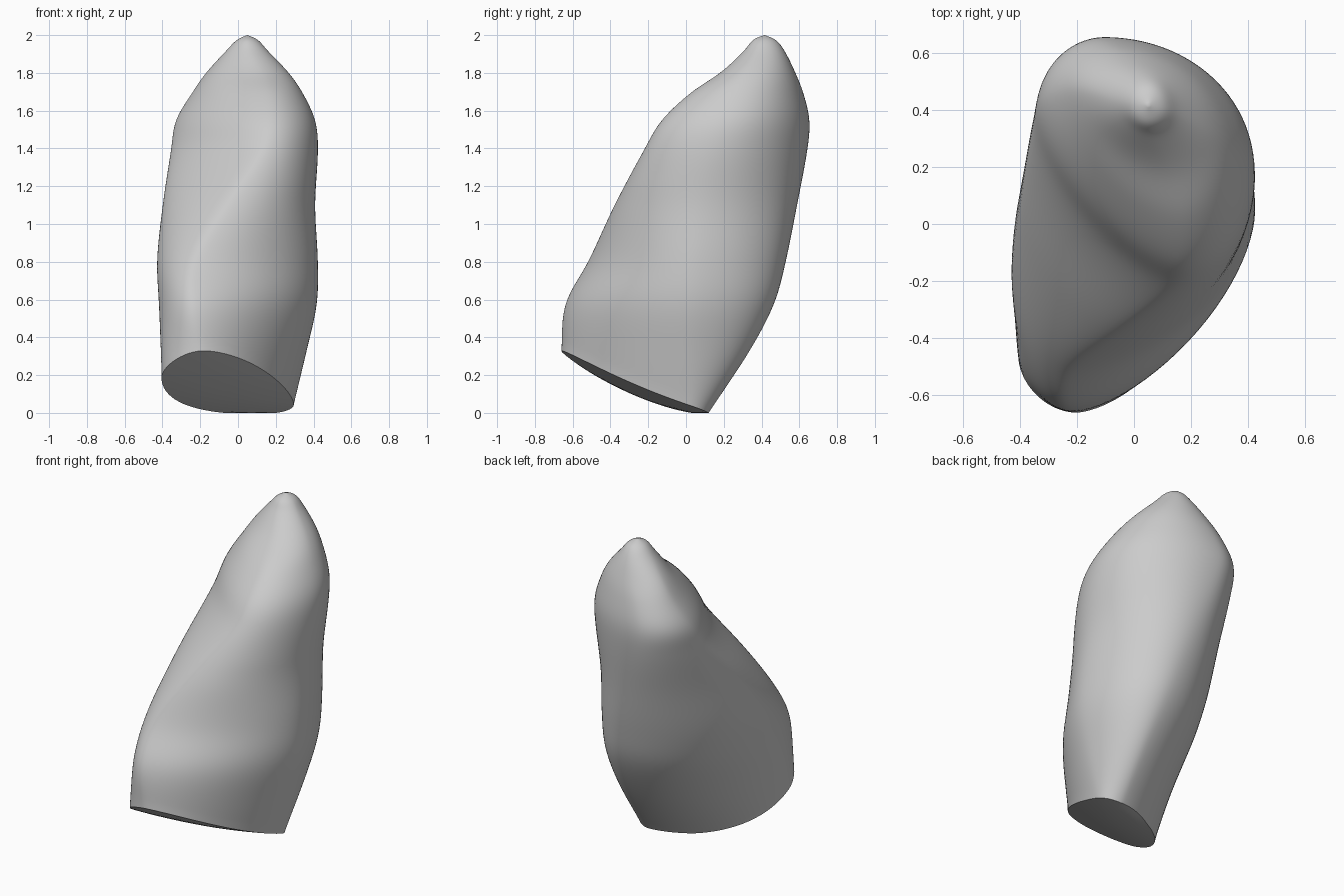
import bpy, bmesh, math
from mathutils import Vector

cube = bpy.data.objects.get("Cube")
if cube:
    bpy.data.objects.remove(cube, do_unlink=True)

SEGMENTS = 96
RINGS = 90
CAP_RINGS = 8

# Cross-sections: height, then x, y of the left, front, right and back extremes
SECTIONS = [
    (0.0, -.40, -.48, -.20, -.66, .285, .02, .18, .12),
    (.33, -.41, -.42, -.20, -.66, .365, .02, .17, .34),
    (.58, -.42, -.28, -.23, -.64, .42, .03, .13, .47),
    (.80, -.43, -.15, -.22, -.52, .425, .05, .08, .53),
    (1.1, -.40, .05, -.05, -.38, .41, .10, .0, .59),
    (1.4, -.355, .32, .14, -.22, .425, .17, -.08, .645),
    (1.55, -.33, .42, .17, -.13, .41, .22, -.1, .655),
    (1.7, -.24, .46, .16, .03, .34, .28, -.05, .62),
    (1.8, -.17, .46, .12, .18, .27, .33, .0, .58),
    (1.92, -.06, .43, .06, .31, .155, .39, .04, .52),
    (1.98, .0, .42, .05, .36, .10, .41, .05, .47),
    (2.0, .05, .415, .05, .415, .05, .415, .05, .415),
]


def slope(i):
    """Per-unit change of the section values around row i."""
    a, b = SECTIONS[max(i - 1, 0)], SECTIONS[min(i + 1, len(SECTIONS) - 1)]
    return [(q - p) / (b[0] - a[0]) for p, q in zip(a, b)]


def section(z):
    """Smoothly interpolated extremes at height z."""
    i = 0
    while i < len(SECTIONS) - 2 and z > SECTIONS[i + 1][0]:
        i += 1
    low, high = SECTIONS[i], SECTIONS[i + 1]
    step = high[0] - low[0]
    t = min(max((z - low[0]) / step, 0), 1)
    ease = t * t * (3 - 2 * t)
    start, end = t * (1 - t) ** 2 * step, t * t * (t - 1) * step
    values = [p + (q - p) * ease + start * m + end * n
              for p, q, m, n in zip(low, high, slope(i), slope(i + 1))]
    return [Vector(values[k:k + 2]) for k in (1, 3, 5, 7)]


def fullness(z, is_right, is_back):
    """Roundness of one corner: 2 is an ellipse, 1 a straight chamfer."""
    if is_back:
        return 2 if is_right else 1.7 + .3 * min(z / .6, 1)
    if is_right:                      # flat root wall under a fuller crown
        return 1.55 + .4 * min(z / 1.2, 1) ** 2
    # flattened crown face behind the slanting ridge
    return 1.95 - .53 * math.exp(-((z - 1.32) / .48) ** 2)


def outline(angle, z):
    """Point on the outline at height z, made of four rounded corners."""
    left, front, right, back = section(z)
    c, s = math.cos(angle), math.sin(angle)
    side, end = (right if c > 0 else left), (back if s > 0 else front)
    power = 2 / fullness(z, c > 0, s > 0)
    x = end.x + (side.x - end.x) * abs(c) ** power
    y = side.y + (end.y - side.y) * abs(s) ** power
    return x, y


def cut_surface(x, y):
    """Slanted, slightly bowed surface of the root cut."""
    plane = .025 + .1 * (x - .2) - .44 * (y - .12)
    return max(0, plane - .05 * (1 - ((y + .2) / .46) ** 2))


def cut_height(angle):
    """Height at which the outline meets the root cut."""
    z = .1
    for _ in range(14):
        z = .5 * z + .5 * cut_surface(*outline(angle, z))
    return z


def bridge(bm, low, high):
    """Quads between two rings."""
    for j in range(SEGMENTS):
        k = (j + 1) % SEGMENTS
        bm.faces.new((low[j], low[k], high[k], high[j]))


def close(bm, ring, point):
    """Triangle fan from a ring to one point."""
    centre = bm.verts.new(point)
    for j in range(SEGMENTS):
        bm.faces.new((ring[j], ring[(j + 1) % SEGMENTS], centre))


# Tooth body: stacked rings from the slanted cut up to the tip
bm = bmesh.new()
angles = [2 * math.pi * j / SEGMENTS for j in range(SEGMENTS)]
cuts = [cut_height(a) for a in angles]
rings = []
for i in range(RINGS):
    u = 1 - (1 - i / RINGS) ** 1.5
    ring = []
    for a, cut in zip(angles, cuts):
        z = cut + (2 - cut) * u
        ring.append(bm.verts.new((*outline(a, z), z)))
    rings.append(ring)
for low, high in zip(rings, rings[1:]):
    bridge(bm, low, high)
close(bm, rings[-1], (.05, .415, 2))

# soften the seams between corners, keeping the cut edge
inner = [v for ring in rings[1:] for v in ring]
for _ in range(8):
    bmesh.ops.smooth_vert(bm, verts=inner, factor=.5,
                          use_axis_x=True, use_axis_y=True, use_axis_z=True)

# Root cut: shrinking rings on a gently domed surface
rim = rings[0]
middle = sum((v.co for v in rim), Vector()) / SEGMENTS


def cap_point(rim_point, scale):
    p = middle.lerp(rim_point, scale)
    p.z = max(0, cut_surface(p.x, p.y) - .015 * (1 - scale ** 2))
    return p


outer = rim
for i in range(CAP_RINGS - 1, 0, -1):
    ring = [bm.verts.new(cap_point(v.co, i / CAP_RINGS)) for v in rim]
    bridge(bm, outer, ring)
    outer = ring
close(bm, outer, cap_point(middle, 0))

bmesh.ops.recalc_face_normals(bm, faces=bm.faces)
mesh = bpy.data.meshes.new("tooth")
bm.to_mesh(mesh)
bm.free()
tooth = bpy.data.objects.new("tooth", mesh)
bpy.context.collection.objects.link(tooth)

# Plain grey material
grey = bpy.data.materials.new("light grey")
grey.use_nodes = True
grey.diffuse_color = (.6, .6, .6, 1)
grey.node_tree.nodes["Principled BSDF"].inputs["Base Color"].default_value = (.6, .6, .6, 1)
mesh.materials.append(grey)

# Smooth shading with a sharp cut edge
bpy.ops.object.select_all(action='DESELECT')
tooth.select_set(True)
bpy.context.view_layer.objects.active = tooth
bpy.ops.object.shade_smooth_by_angle(angle=math.radians(40))
